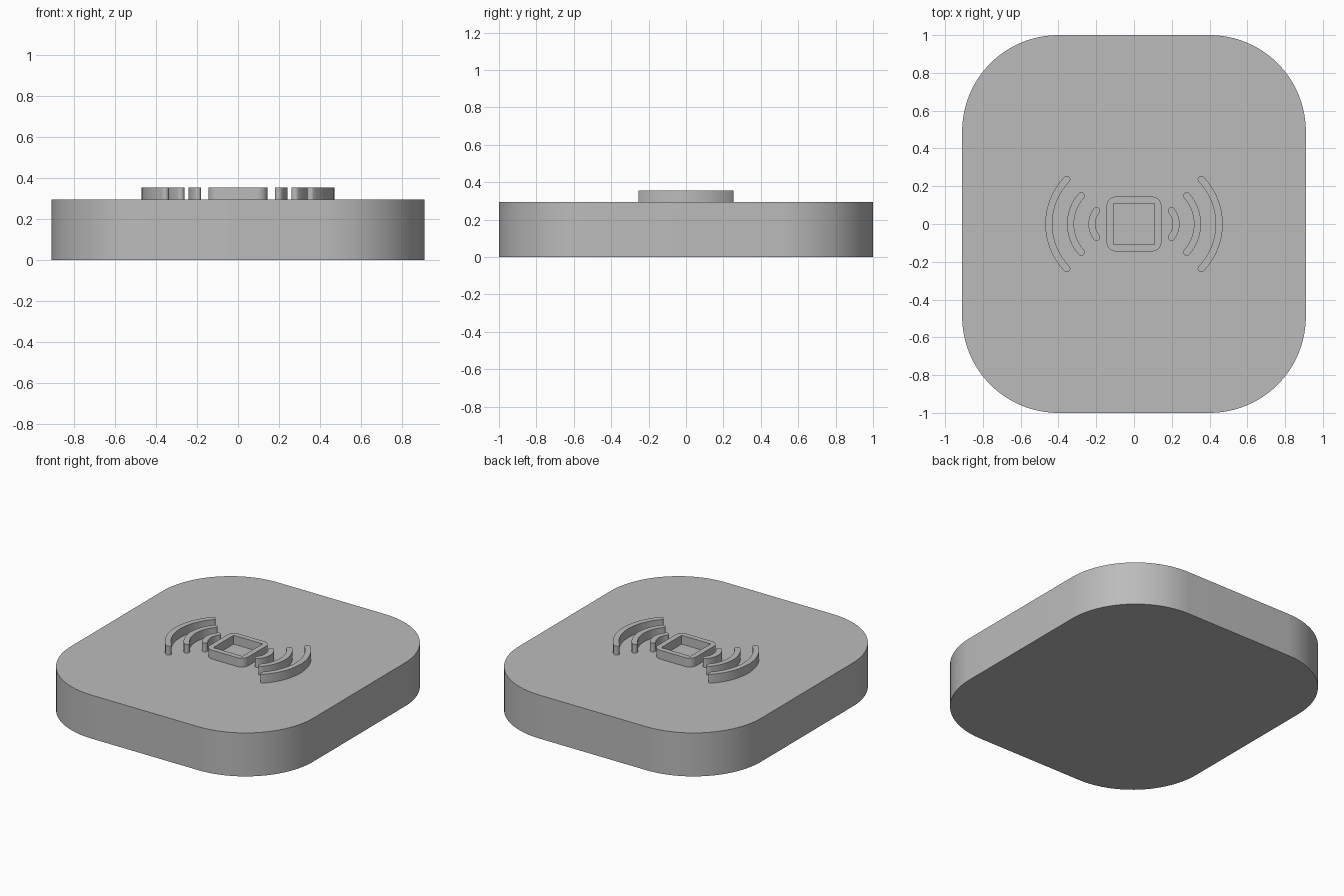
import bpy, bmesh
from math import sin, cos, pi, radians

cube = bpy.data.objects.get("Cube")
if cube:
    bpy.data.objects.remove(cube, do_unlink=True)

grey = bpy.data.materials.new("plain_grey")
grey.use_nodes = True
colour = (0.5, 0.5, 0.5, 1)
grey.diffuse_color = colour
grey.node_tree.nodes["Principled BSDF"].inputs["Base Color"].default_value = colour

BODY_TOP, BADGE_TOP = 0.295, 0.355


def arc(cx, cy, r, start, end, steps):
    """Points along a circular arc, angles in radians."""
    return [(cx + r * cos(start + (end - start) * i / steps),
             cy + r * sin(start + (end - start) * i / steps)) for i in range(steps + 1)]


def rounded_rect(hx, hy, r, steps):
    pts = []
    for k, (sx, sy) in enumerate([(1, 1), (-1, 1), (-1, -1), (1, -1)]):
        pts += arc(sx * (hx - r), sy * (hy - r), r, k * pi / 2, (k + 1) * pi / 2, steps)
    return pts


def curved_bar(cx, r, half_angle, w, side):
    """Outline of an arc-shaped bar with round ends."""
    a = half_angle
    pts = arc(cx, 0, r + w, -a, a, 28)
    pts += arc(cx + r * cos(a), r * sin(a), w, a, a + pi, 10)[1:-1]
    pts += arc(cx, 0, r - w, a, -a, 28)
    pts += arc(cx + r * cos(a), -r * sin(a), w, pi - a, 2 * pi - a, 10)[1:-1]
    return [(side * x, y) for x, y in pts]


def prism(name, loops, z0, z1):
    """Extrude an outline, with optional hole outlines, from z0 to z1."""
    bm = bmesh.new()
    edges = []
    for loop in loops:
        vs = [bm.verts.new((x, y, z0)) for x, y in loop]
        if len(loops) == 1:
            bm.faces.new(vs)
        else:
            edges += [bm.edges.new((v, vs[i - 1])) for i, v in enumerate(vs)]
    if edges:
        bmesh.ops.triangle_fill(bm, edges=edges, use_beauty=True, normal=(0, 0, 1))
    ext = bmesh.ops.extrude_face_region(bm, geom=bm.faces[:])
    top = [g for g in ext["geom"] if isinstance(g, bmesh.types.BMVert)]
    bmesh.ops.translate(bm, verts=top, vec=(0, 0, z1 - z0))
    bmesh.ops.recalc_face_normals(bm, faces=bm.faces[:])
    mesh = bpy.data.meshes.new(name)
    bm.to_mesh(mesh)
    bm.free()
    mesh.materials.append(grey)
    obj = bpy.data.objects.new(name, mesh)
    bpy.context.collection.objects.link(obj)
    bpy.ops.object.select_all(action='DESELECT')
    obj.select_set(True)
    bpy.context.view_layer.objects.active = obj
    bpy.ops.object.shade_smooth_by_angle(angle=radians(30))


# Body: thick slab with large rounded corners
prism("body", [rounded_rect(0.91, 1.0, 0.51, 24)], 0, BODY_TOP)

# Square frame in the middle, open inside
h = 0.109
prism("centre_frame", [rounded_rect(0.145, 0.145, 0.05, 10),
                       [(h, h), (-h, h), (-h, -h), (h, -h)]], BODY_TOP, BADGE_TOP)

# Three raised wave bars on each side
for label, r, angle in [("small", 0.112, 39), ("medium", 0.225, 41.5), ("large", 0.34, 44)]:
    for side_name, side in [("left", 1), ("right", -1)]:
        prism(f"{label}_wave_{side_name}",
              [curved_bar(0.111, r, radians(angle), 0.0185, side)], BODY_TOP, BADGE_TOP)
